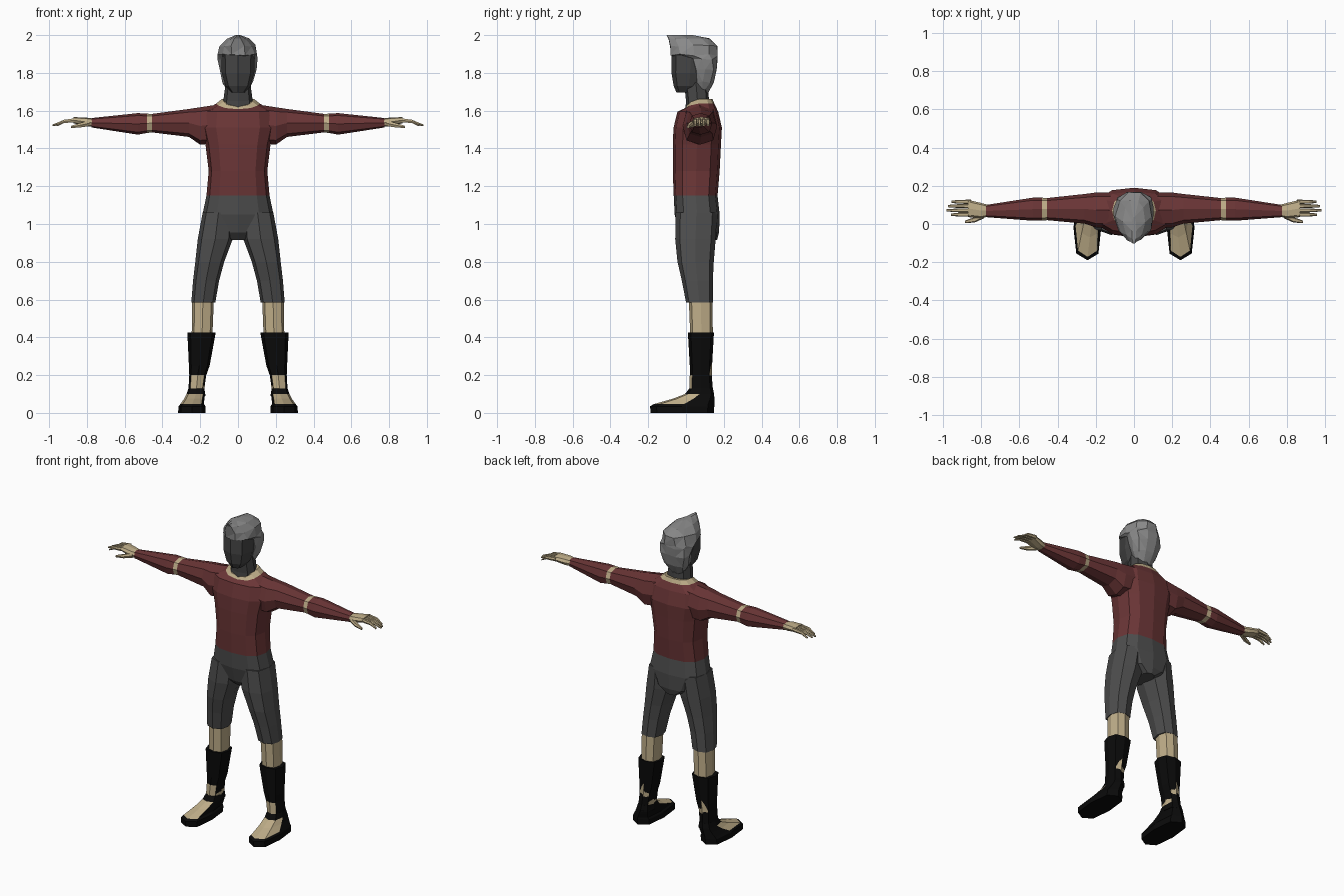
import bpy, bmesh, math, random
from mathutils import Vector

random.seed(4)


def material(name, r, g, b):
    m = bpy.data.materials.new(name)
    m.diffuse_color = (r, g, b, 1)
    return m


RED = material("dark red cloth", 0.145, 0.036, 0.037)
GREY = material("grey trousers", 0.075, 0.075, 0.075)
DARK = material("dark face", 0.058, 0.058, 0.058)
HAIR = material("grey hair", 0.25, 0.25, 0.25)
SKIN = material("tan skin", 0.52, 0.42, 0.25)
BLACK = material("black boots", 0.003, 0.003, 0.003)


def spow(v, p):
    return math.copysign(abs(v) ** p, v)


def loft(name, rings, mats, axis="z", n=8, p=0.75, mirror=False, rule=None, jitter=0):
    """Rings: (position, a0, a1, b0, b1[, front drop]); mats: one, or one per band."""
    if not isinstance(mats, list):
        mats = [mats] * (len(rings) - 1)
    used = list(dict.fromkeys(mats + ([rule[1]] if rule else [])))
    bm = bmesh.new()
    loops = []
    for pos, a0, a1, b0, b1, *drop in rings:
        loop = []
        for i in range(n):
            t = 2 * math.pi * i / n
            c, s = spow(math.cos(t), p), spow(math.sin(t), p)
            a = (a0 + a1) / 2 + c * (a1 - a0) / 2
            b = (b0 + b1) / 2 + s * (b1 - b0) / 2
            d = drop[0] * max(0, -s) ** 2 if drop else 0
            co = Vector((a, b, pos - d)) if axis == "z" else Vector((pos, a, b))
            if jitter and pos < 1.99:
                co += Vector([random.uniform(-jitter, jitter) for _ in range(3)])
            loop.append(bm.verts.new(co))
        loops.append(loop)
    for k in range(len(loops) - 1):
        for i in range(n):
            j = (i + 1) % n
            f = bm.faces.new((loops[k][i], loops[k][j], loops[k + 1][j], loops[k + 1][i]))
            f.material_index = used.index(mats[k])
    bm.faces.new(loops[0][::-1]).material_index = used.index(mats[0])
    bm.faces.new(loops[-1]).material_index = used.index(mats[-1])
    bmesh.ops.recalc_face_normals(bm, faces=bm.faces)
    bm.normal_update()
    if rule:
        for f in bm.faces:
            if rule[0](f.calc_center_median(), f.normal):
                f.material_index = used.index(rule[1])
    if jitter:
        bmesh.ops.triangulate(bm, faces=bm.faces)
    me = bpy.data.meshes.new(name)
    bm.to_mesh(me)
    bm.free()
    for m in used:
        me.materials.append(m)
    ob = bpy.data.objects.new(name, me)
    bpy.context.collection.objects.link(ob)
    if mirror:
        ob.modifiers.new("mirror", "MIRROR").use_mirror_merge = False
    return ob


# Shirt with a tan V collar
loft("shirt", [
    (1.15, -.167, .167, -.065, .167), (1.28, -.155, .155, -.07, .178),
    (1.42, -.172, .172, -.07, .185), (1.51, -.195, .195, -.066, .19),
    (1.595, -.185, .185, -.045, .17), (1.638, -.115, .115, -.012, .15, .03),
    (1.662, -.085, .085, .0, .14, .04)],
    [RED] * 5 + [SKIN], n=12)

# Hips
loft("hips", [
    (.915, -.045, .045, .0, .165), (.955, -.13, .13, -.035, .175),
    (1.05, -.188, .188, -.06, .178), (1.15, -.167, .167, -.065, .167)], GREY, n=12)

# Trouser legs
loft("trouser_leg", [
    (.585, .12, .247, .0, .142), (.7, .1, .238, -.022, .142), (.8, .073, .226, -.045, .147),
    (.92, .028, .213, -.057, .157), (1.06, .02, .187, -.055, .165)], GREY, mirror=True)

# Knees and shins
loft("shin", [
    (.1, .18, .257, .025, .135), (.25, .165, .252, .025, .138),
    (.42, .135, .245, .022, .142), (.6, .128, .243, .015, .14)], SKIN, mirror=True)

# Boot shafts, open at the front of the ankle
loft("boot_shaft", [
    (.09, .172, .268, .01, .148), (.13, .178, .262, .018, .142), (.2, .168, .258, .02, .136),
    (.25, .15, .26, .02, .138), (.425, .118, .268, .01, .148)], BLACK, mirror=True,
    rule=(lambda c, nn: .13 < c.z < .2 and nn.y < -.3, SKIN))

# Shoes with an open top
loft("shoe", [
    (.0, .172, .317, -.188, .147), (.035, .172, .315, -.19, .15), (.046, .18, .306, -.172, .15),
    (.075, .178, .285, -.07, .15), (.1, .174, .272, -.005, .149), (.13, .178, .262, .018, .142)],
    BLACK, p=.65, mirror=True,
    rule=(lambda c, nn: .046 < c.z < .095 and nn.z > .25 and nn.y < .2 and c.y < .03, SKIN))

# Sleeves with a tan elbow band
loft("sleeve", [
    (.09, -.02, .165, 1.43, 1.635), (.2, -.018, .165, 1.42, 1.618),
    (.26, .002, .157, 1.461, 1.609), (.455, .02, .136, 1.485, 1.583),
    (.482, .018, .138, 1.482, 1.584), (.53, .017, .138, 1.473, 1.587),
    (.775, .036, .1, 1.511, 1.561)],
    [RED, RED, RED, SKIN, RED, RED], axis="x", mirror=True)

# Hands
loft("palm", [
    (.75, .042, .096, 1.515, 1.556), (.8, .03, .11, 1.516, 1.563),
    (.87, .036, .127, 1.533, 1.566)], SKIN, axis="x", mirror=True)
for i, tip in enumerate((.96, .982, .975, .955)):
    y = .049 + i * .0225
    loft("finger", [
        (.855, y - .011, y + .011, 1.537, 1.562), (.92, y - .01, y + .01, 1.534, 1.553),
        (tip, y - .006, y + .006, 1.517, 1.527)], SKIN, axis="x", n=6, mirror=True)
loft("thumb", [
    (.785, .03, .065, 1.517, 1.55), (.835, .008, .036, 1.51, 1.536),
    (.885, .004, .018, 1.507, 1.52)], SKIN, axis="x", n=6, mirror=True)

# Neck and face
loft("neck", [
    (1.58, -.08, .08, -.005, .13), (1.65, -.078, .078, .0, .122),
    (1.75, -.065, .065, -.01, .115)], DARK)
loft("face", [
    (1.695, -.036, .036, -.05, .09), (1.73, -.066, .066, -.065, .1),
    (1.8, -.086, .086, -.077, .12), (1.9, -.088, .088, -.076, .13)], DARK)

# Hair swept up into a front point
loft("hair", [
    (1.69, -.05, .05, .06, .115), (1.75, -.08, .08, .035, .15), (1.82, -.1, .1, .03, .168),
    (1.875, -.104, .104, .0, .173), (1.895, -.104, .104, -.085, .173),
    (1.945, -.094, .094, -.093, .168), (1.98, -.055, .055, -.1, .125),
    (2.0, -.012, .012, -.106, .04)], HAIR, n=10, p=.9, jitter=.005)
